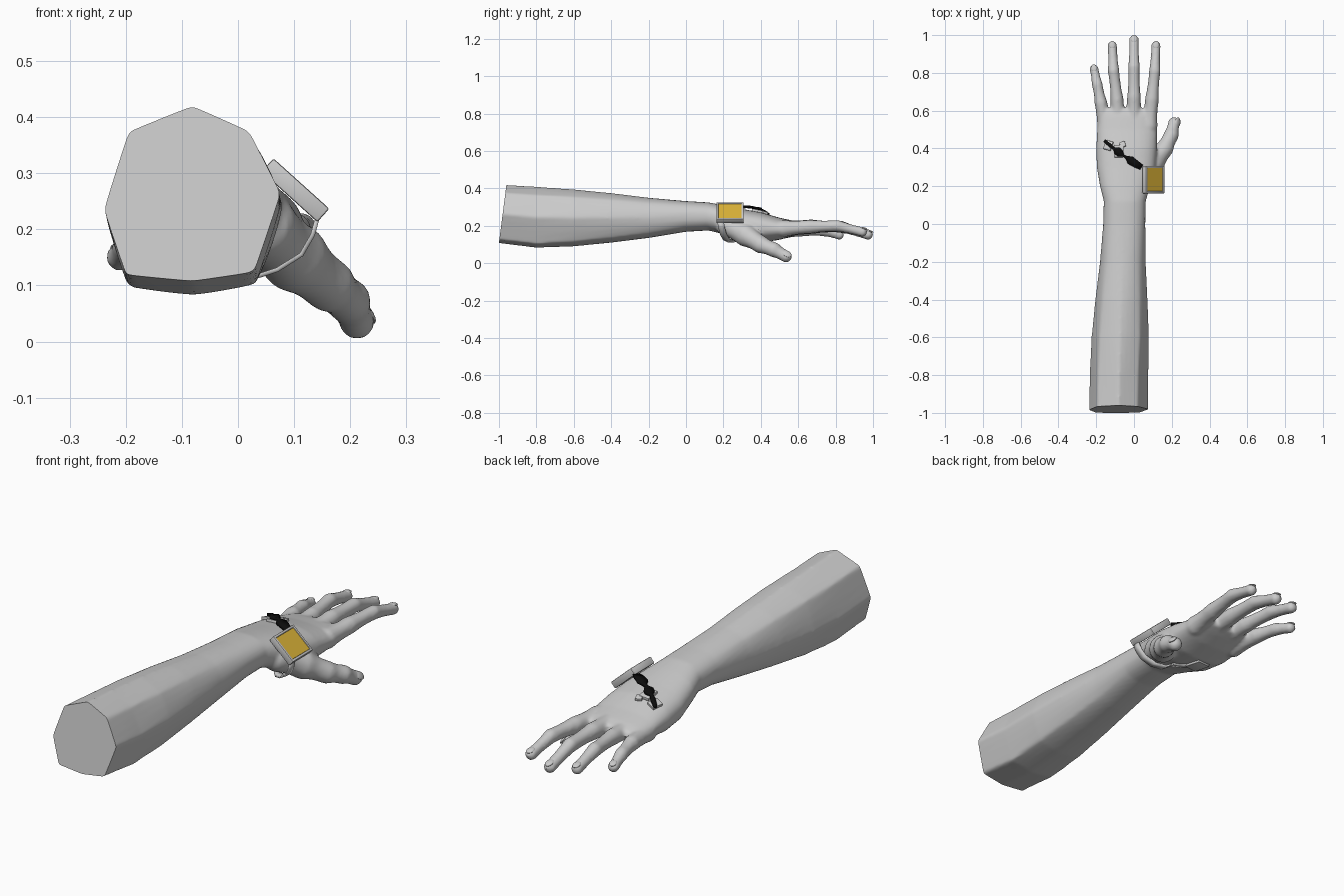
import bpy, bmesh, math
from mathutils import Vector, Matrix
from mathutils.bvhtree import BVHTree

if "Cube" in bpy.data.objects:
    bpy.data.objects.remove(bpy.data.objects["Cube"])


def material(name, rgb):
    m = bpy.data.materials.new(name)
    m.use_nodes = True
    m.diffuse_color = (*rgb, 1)
    m.node_tree.nodes["Principled BSDF"].inputs["Base Color"].default_value = (*rgb, 1)
    return m


GREY = material("light_grey", (0.6, 0.6, 0.6))
GOLD = material("gold", (0.72, 0.46, 0.04))
BLACK = material("black", (0.004, 0.004, 0.004))


def add_object(name, bm, mat, smooth=True):
    bmesh.ops.recalc_face_normals(bm, faces=bm.faces)
    mesh = bpy.data.meshes.new(name)
    bm.to_mesh(mesh)
    bm.free()
    mesh.materials.append(mat)
    ob = bpy.data.objects.new(name, mesh)
    bpy.context.collection.objects.link(ob)
    if smooth:
        bpy.ops.object.select_all(action="DESELECT")
        ob.select_set(True)
        bpy.context.view_layer.objects.active = ob
        bpy.ops.object.shade_smooth_by_angle(angle=math.radians(35))
    return ob


def chain(bm, joints, steps=10):
    """Digit: overlapping balls along joints given as (x, y, z, radius)."""
    for a, b in zip(joints, joints[1:]):
        for i in range(steps + 1):
            t = i / steps
            x, y, z, r = (p + (q - p) * t for p, q in zip(a, b))
            r *= 1.04 - 0.1 * math.sin(math.pi * t)
            bmesh.ops.create_uvsphere(bm, u_segments=16, v_segments=10, radius=r,
                                      matrix=Matrix.Translation((x, y, z)))


# Cross-section of the forearm, as a fraction of its half width and height
OCTAGON = [(1, 0), (.64, .71), (0, 1), (-.72, .71), (-1, -.18), (-.75, -.93), (0, -1), (.7, -.9)]

# Arm and palm stations: y, x min, x max, z min, z max
STATIONS = [
    (-1.06, -.24, .075, .115, .425), (-.8, -.235, .077, .083, .41),
    (-.6, -.225, .08, .09, .395), (-.4, -.205, .072, .11, .375),
    (-.2, -.18, .062, .135, .35), (0, -.163, .06, .168, .332),
    (.12, -.16, .062, .175, .325), (.2, -.18, .085, .155, .31),
    (.3, -.197, .115, .12, .29), (.4, -.2, .122, .11, .272),
    (.5, -.195, .122, .125, .243), (.57, -.18, .12, .145, .228), (.61, -.165, .11, .16, .215)]


def section(y, x0, x1, z0, z1):
    blend = max(0, min(1, -y / 0.9))
    points = []
    for i in range(32):
        a, b = OCTAGON[i // 4], OCTAGON[(i // 4 + 1) % 8]
        t, ang = i % 4 / 4, math.tau * i / 32
        c, s = math.cos(ang), math.sin(ang)
        oval = [math.copysign(abs(v) ** 0.85, v) for v in (c, s)]
        u, v = (o + (p + (q - p) * t - o) * blend for o, p, q in zip(oval, a, b))
        points.append(((x0 + x1) / 2 + u * (x1 - x0) / 2, y, (z0 + z1) / 2 + v * (z1 - z0) / 2))
    return points


FINGERS = {
    "little": [(-.152, .5, .17, .042), (-.175, .64, .178, .033), (-.195, .74, .172, .028), (-.211, .82, .15, .024)],
    "ring": [(-.082, .52, .182, .044), (-.09, .66, .19, .034), (-.108, .81, .195, .03), (-.115, .943, .163, .025)],
    "middle": [(0, .52, .187, .045), (0, .67, .197, .036), (0, .83, .195, .031), (0, .973, .152, .026)],
    "index": [(.08, .52, .185, .044), (.095, .66, .195, .036), (.11, .81, .2, .03), (.116, .943, .167, .025)],
    "thumb": [(.045, .22, .205, .06), (.1, .32, .15, .06), (.162, .4, .1, .046),
              (.197, .47, .072, .039), (.212, .535, .036, .031)]}

# Arm, palm and digits fused into one skin
bm = bmesh.new()
rings = [[bm.verts.new(p) for p in section(*s)] for s in STATIONS]
for a, b in zip(rings, rings[1:]):
    for i in range(32):
        j = (i + 1) % 32
        bm.faces.new((a[i], a[j], b[j], b[i]))
for ring in (rings[0], rings[-1]):
    bm.faces.new(ring)
for joints in FINGERS.values():
    chain(bm, joints)
rough = add_object("arm_rough", bm, GREY, False)
remesh = rough.modifiers.new("fuse", "REMESH")
remesh.mode = "VOXEL"
remesh.voxel_size = 0.008
soften = rough.modifiers.new("soften", "SMOOTH")
soften.factor = 0.5
soften.iterations = 6
graph = bpy.context.evaluated_depsgraph_get()
bm = bmesh.new()
bm.from_mesh(rough.evaluated_get(graph).to_mesh())
bpy.data.objects.remove(rough)

# Slanted flat cut at the elbow end
cut = bmesh.ops.bisect_plane(bm, geom=bm.verts[:] + bm.edges[:] + bm.faces[:], dist=1e-5,
                             plane_co=(0, -1, .11), plane_no=(0, -.31, .04), clear_outer=True)
bmesh.ops.holes_fill(bm, edges=[e for e in bm.edges if e.is_boundary], sides=0)
skin = BVHTree.FromBMesh(bm)
add_object("arm_and_hand", bm, GREY)


def surface(x, y, up=1):
    """Skin point and normal above or below x, y."""
    hit, normal, _, _ = skin.ray_cast(Vector((x, y, up)), Vector((0, 0, -up)))
    return hit, normal


def box(name, size, matrix, mat, bevel=0.004):
    bm = bmesh.new()
    bmesh.ops.create_cube(bm, size=1)
    bmesh.ops.scale(bm, vec=size, verts=bm.verts)
    if bevel:
        bmesh.ops.bevel(bm, geom=bm.edges[:], offset=bevel, segments=2, affect="EDGES", profile=.5)
    bmesh.ops.transform(bm, matrix=matrix, verts=bm.verts)
    return add_object(name, bm, mat)


def ribbon(name, points, widths, side, thick, mat):
    bm = bmesh.new()
    rows = []
    for p, w in zip(points, widths):
        rows.append([bm.verts.new(Vector(p) + Vector(side) * w * s) for s in (-.5, .5)])
    for a, b in zip(rows, rows[1:]):
        bm.faces.new((a[0], a[1], b[1], b[0]))
    ob = add_object(name, bm, mat)
    solid = ob.modifiers.new("thickness", "SOLIDIFY")
    solid.thickness = thick
    solid.offset = 0
    return ob


def seated(x, y, turn, up=1, lift=0):
    hit, normal = surface(x, y, up)
    tilt = Vector((0, 0, 1)).rotation_difference(normal).to_matrix().to_4x4()
    return Matrix.Translation(hit + normal * lift) @ tilt @ Matrix.Rotation(turn, 4, "Z")


# Fingernails
for name, joints in FINGERS.items():
    a, b = Vector(joints[-2][:3]), Vector(joints[-1][:3])
    along = (b - a).normalized()
    across = along.cross(Vector((.75, 0, .66) if name == "thumb" else (0, 0, 1))).normalized()
    out = across.cross(along)
    rot = Matrix((across, along, out)).transposed().to_4x4()
    r = joints[-1][3]
    bm = bmesh.new()
    bmesh.ops.create_uvsphere(bm, u_segments=16, v_segments=8, radius=1)
    bmesh.ops.scale(bm, vec=(r * .65, r * .9, r * .25), verts=bm.verts)
    bmesh.ops.transform(bm, matrix=Matrix.Translation(b + out * r * .8) @ rot, verts=bm.verts)
    add_object(name + "_nail", bm, GREY)

# Wrist screen: tray, raised rim and gold panel
tilt = Matrix.Translation((.099, .235, .266)) @ Matrix.Rotation(math.radians(42), 4, "Y")
box("screen_tray", (.125, .14, .022), tilt, GREY)
box("screen_panel", (.11, .125, .008), tilt @ Matrix.Translation((0, 0, .013)), GOLD, 0)
for s, side in ((-1, "near"), (1, "far")):
    box(side + "_rim", (.134, .011, .032), tilt @ Matrix.Translation((0, s * .067, .005)), GREY)
    box(side + "_edge_rim", (.011, .144, .032), tilt @ Matrix.Translation((s * .061, 0, .005)), GREY)

# Strap round the base of the thumb to a palm plate
strap = [(.142, .185, .222), (.133, .19, .19), (.113, .2, .155), (.07, .215, .128), (.03, .24, .115)]
strap += [surface(x, y, -1)[0] - Vector((0, 0, .003)) for x, y in ((0, .27), (-.035, .31), (-.07, .345))]
ribbon("strap", strap, [.035] * len(strap), (0, 1, 0), .008, GREY)
box("palm_plate", (.085, .07, .018), seated(-.07, .35, .5, -1), GREY)

# Plates on the back of the hand
for i, (x, y, w, d) in enumerate(((-.135, .415, .042, .05), (-.08, .385, .05, .065), (-.06, .42, .03, .03))):
    box(f"back_plate_{i + 1}", (w, d, .014), seated(x, y, -.3 + .3 * i, lift=.004), GREY, .003)

# Black linkage from the plates to the screen
links = [(-.155, .44, .014), (-.125, .415, .02), (-.105, .398, .012), (-.09, .388, .042), (-.075, .376, .042),
         (-.055, .362, .012), (-.04, .353, .016), (-.02, .338, .045), (.01, .318, .04), (.04, .3, .03)]
path = [surface(x, y)[0] + Vector((0, 0, .018)) for x, y, _ in links]
ribbon("black_linkage", path, [w for _, _, w in links], (.55, .83, 0), .012, BLACK)
